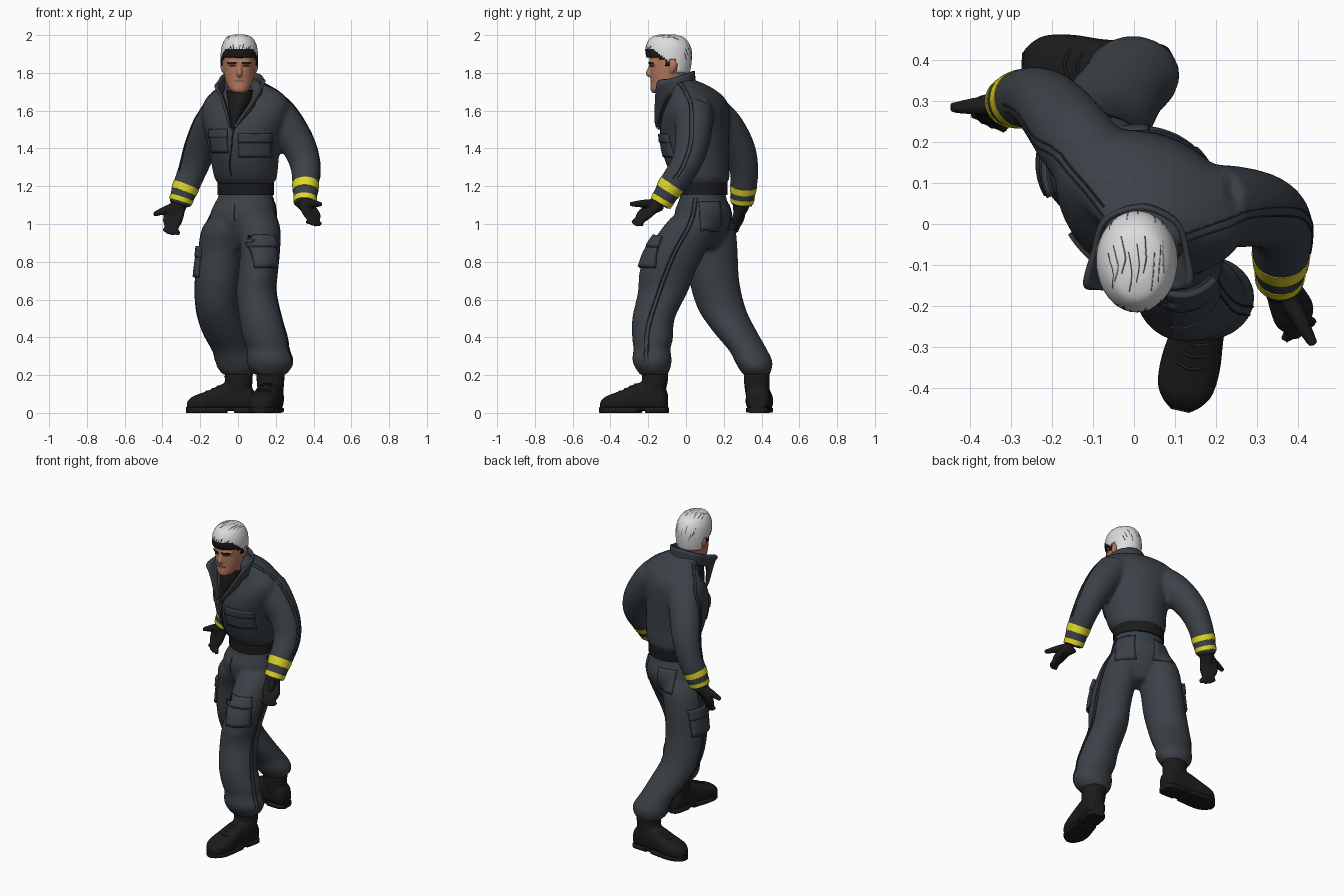
import bpy, bmesh, math
from mathutils import Vector as V
from mathutils.bvhtree import BVHTree
def material(name, *rgb):
    m = bpy.data.materials.new(name)
    m.diffuse_color = (*rgb, 1)
    return m
SUIT, TRIM = material("slate cloth", .043, .053, .063), material("dark trim", .02, .024, .028)
BLACK, YELLOW = material("black leather", .011, .011, .011), material("reflective yellow", .75, .68, .02)
SKIN, SHADE = material("skin", .45, .19, .115), material("dark skin", .14, .06, .04)
HAIR, STREAK = material("white hair", .72, .72, .72), material("grey hair", .22, .22, .22)

def smooth_keys(keys, n=5):
    """Catmull-Rom interpolation of equal-length number tuples."""
    k, out = [keys[0], *keys, keys[-1]], []
    for i in range(1, len(k) - 2):
        for t in [s / n for s in range(n)]:
            out.append([.5 * (2*b + (c-a)*t + (2*a-5*b+4*c-d)*t*t + (3*b-a-3*c+d)*t**3) for a, b, c, d in zip(*k[i-1:i+3])])
    return out + [list(keys[-1])]
def circle(seg):
    return [(math.cos(math.tau * i / seg), math.sin(math.tau * i / seg)) for i in range(seg)]
def body(keys, seg=28):
    """Stack of level ellipses: x, y, z, half width, half depth, turn."""
    rings = []
    for x, y, z, rx, ry, rot in smooth_keys(keys):
        a, b = rx * V((math.cos(math.radians(rot)), math.sin(math.radians(rot)), 0)), ry * V((-math.sin(math.radians(rot)), math.cos(math.radians(rot)), 0))
        rings.append([V((x, y, z)) + a*u + b*w for u, w in circle(seg)])
    return rings
def tube(keys, seg=20, n=5):
    """Round tube along points x, y, z, radius."""
    pts, rings = smooth_keys(keys, n), []
    p = [V(q[:3]) for q in pts]
    d = p[-1] - p[0]
    ref = V([i == min(range(3), key=lambda j: abs(d[j])) for i in range(3)])
    for i, q in enumerate(pts):
        t = (p[min(i+1, len(p)-1)] - p[max(i-1, 0)]).normalized()
        u = t.cross(ref).normalized()
        rings.append([p[i] + q[3] * (u*c + t.cross(u)*s) for c, s in circle(seg)])
    return rings
def build(name, lofts, mat, voxel=0, closed=True, thick=0, relax=4):
    """Skin each list of rings; optionally fuse everything and relax it."""
    bm, me = bmesh.new(), bpy.data.meshes.new(name)
    for rings in lofts:
        rows = [[bm.verts.new(p) for p in r] for r in rings]
        m = len(rows[0])
        for a, b in zip(rows, rows[1:]):
            for i in range(m if closed else m - 1):
                bm.faces.new((a[i], a[(i+1) % m], b[(i+1) % m], b[i]))
        for cap in [rows[0][::-1], rows[-1]] * closed:
            bm.faces.new(cap)
    bmesh.ops.recalc_face_normals(bm, faces=bm.faces)
    bm.to_mesh(me)
    ob = bpy.data.objects.new(name, me)
    bpy.context.collection.objects.link(ob)
    if voxel:
        r, s = ob.modifiers.new("fuse", 'REMESH'), ob.modifiers.new("relax", 'SMOOTH')
        r.mode, r.voxel_size, s.factor, s.iterations = 'VOXEL', voxel, .5, relax
        me = bpy.data.meshes.new_from_object(ob.evaluated_get(bpy.context.evaluated_depsgraph_get()))
        ob.modifiers.clear()
        ob.data = me
    if thick:
        s = ob.modifiers.new("thickness", 'SOLIDIFY')
        s.thickness, s.offset = thick, 0
    me.materials.clear()
    me.materials.append(mat)
    me.polygons.foreach_set("use_smooth", [True] * len(me.polygons))
    me.set_sharp_from_angle(angle=math.radians(45))
    return ob
def tree(ob):
    return BVHTree.FromPolygons([v.co for v in ob.data.vertices], [tuple(p.vertices) for p in ob.data.polygons])
def patch(name, bvh, centre, normal, w, h, thick, mat, n=8):
    """Panel that hugs the surface below it."""
    nrm = V(normal).normalized()
    side = V((0, 0, 1)).cross(nrm).normalized()
    grid = [[V(centre) + side*w*(j/n - .5) + nrm.cross(side)*h*(i/n - .5) for j in range(n + 1)] for i in range(n + 1)]
    rows = [[bvh.ray_cast(p + nrm*.12, -nrm, .2)[0] or bvh.find_nearest(p)[0] for p in r] for r in grid]
    return build(name, [rows], mat, closed=False, thick=thick)
def seam(name, bvh, pts, r=0.003, mat=TRIM):
    """Thin cord pulled onto a surface."""
    build(name, [tube([(*bvh.find_nearest(V(p))[0], r) for p in smooth_keys(pts, 6)], 6, 1)], mat)

# Coverall: torso, shoulders, legs and sleeves fused
torso = body([(.02, .09, .87, .06, .07, -15), (.02, .09, .95, .145, .12, -15), (.028, .09, 1.05, .178, .15, -15),
              (.04, .09, 1.14, .15, .12, -18), (.04, .09, 1.2, .142, .116, -20), (.04, .08, 1.245, .168, .148, -20),
              (.035, .055, 1.35, .184, .17, -22), (.03, .045, 1.47, .208, .178, -23), (.035, .05, 1.56, .235, .168, -23),
              (.042, .06, 1.63, .242, .146, -23), (.045, .055, 1.685, .205, .116, -23), (.035, .02, 1.735, .13, .088, -18), (.02, -.02, 1.765, .08, .06, 0)])
yoke = tube([(-.15, .19, 1.545, .088), (-.04, .12, 1.595, .1), (.11, .06, 1.61, .096), (.21, .045, 1.6, .09)])
left_leg = body([(.11, .05, 1.04, .092, .125, 0), (.115, .015, .97, .108, .148, 0), (.115, -.055, .85, .105, .158, 0),
                 (.105, -.1, .74, .104, .148, 0), (.097, -.123, .64, .106, .132, 0), (.12, -.172, .5, .114, .113, 0),
                 (.147, -.177, .39, .121, .108, 0), (.16, -.18, .34, .113, .098, 0), (.17, -.18, .28, .125, .105, 0), (.17, -.175, .235, .112, .092, 0), (.17, -.17, .2, .08, .072, 0)])
right_leg = body([(-.05, .11, 1.04, .092, .125, 0), (-.07, .12, .97, .122, .143, 0), (-.092, .14, .85, .118, .134, 0),
                  (-.108, .15, .7, .12, .132, 0), (-.108, .19, .55, .115, .127, 0), (-.072, .26, .43, .117, .116, 0),
                  (-.027, .33, .33, .108, .102, 0), (-.006, .357, .275, .115, .1, 0), (0, .367, .235, .108, .088, 0), (.002, .373, .2, .078, .07, 0)])
R_ARM = [(-.09, .14, 1.58, .1), (-.145, .21, 1.51, .098), (-.2, .28, 1.395, .088), (-.243, .308, 1.28, .076), (-.285, .302, 1.175, .069), (-.31, .295, 1.1, .058)]
L_ARM = [(.19, .045, 1.6, .1), (.25, .042, 1.525, .099), (.32, .03, 1.415, .09), (.356, -.005, 1.31, .08), (.358, -.08, 1.2, .07), (.354, -.138, 1.105, .058)]
cloth = tree(build("coverall", [torso, yoke, left_leg, right_leg, tube(R_ARM, 24), tube(L_ARM, 24)], SUIT, voxel=.012, relax=7))
# Reflective sleeve bands
for side, arm, shift in (("right", R_ARM, 0), ("left", L_ARM, 4)):
    path = smooth_keys(arm, 20)
    for k, (a, b) in enumerate(((74, 82), (88, 95))):
        build(f"{side}_sleeve_band_{k}", [tube([(*q[:3], q[3] + .001) for q in path[a + shift:b + shift]], 28, 1)], YELLOW)
# Belt
build("belt", [body([(.04, .09, z, .152, .128, -20) for z in (1.153, 1.19, 1.222)], 40)], BLACK)
# Pockets: dark outline, body and flap
for name, c, n, w, h, t in (
        ("left_chest_pocket", (.09, -.12, 1.415), (0, -1, 0), .17, .12, .012), ("right_chest_pocket", (-.115, -.08, 1.44), (-.6, -.8, 0), .12, .12, .012),
        ("left_thigh_pocket", (.14, -.19, .85), (.4, -.9, 0), .13, .16, .034), ("right_thigh_pocket", (-.2, .15, .8), (-1, -.05, 0), .15, .16, .03),
        ("left_seat_pocket", (.16, .12, 1.04), (.85, .5, 0), .12, .15, .007), ("right_seat_pocket", (-.02, .23, 1.04), (-.1, 1, 0), .11, .13, .007)):
    patch(name + "_edge", cloth, c, n, w + .006, h + .006, t * .6, TRIM)
    patch(name, cloth, c, n, w, h, t, SUIT)
    if "seat" not in name:
        patch(name + "_flap_edge", cloth, (*c[:2], c[2] + h*.31), n, w + .008, h * .36, t + .004, TRIM)
        patch(name + "_flap", cloth, (*c[:2], c[2] + h*.34), n, w + .008, h * .34, t + .01, SUIT)
# Seams and front fastening
seam("zip", cloth, [(-.05, -.2, 1.52), (-.07, -.2, 1.4), (-.08, -.15, 1.3), (-.06, -.1, 1.23)], .005)
seam("fly", cloth, [(-.05, -.12, 1.15), (-.05, -.13, 1.08), (-.04, -.12, 1.0)])
for name, pts in (
        ("left_leg_seam", [(.19, .05, 1.14), (.22, .02, 1), (.23, -.06, .85), (.21, -.14, .65), (.24, -.2, .45), (.28, -.21, .27)]),
        ("right_leg_seam", [(-.12, .14, 1.13), (-.2, .14, .95), (-.24, .15, .7), (-.23, .2, .52), (-.17, .3, .38), (-.13, .36, .27)]),
        ("left_sleeve_seam", [(.11, -.04, 1.75), (.2, -.01, 1.72), (.29, .02, 1.65), (.36, .03, 1.53), (.42, .02, 1.41), (.435, -.02, 1.3), (.43, -.06, 1.24)]),
        ("right_sleeve_seam", [(-.07, .03, 1.74), (-.13, .1, 1.7), (-.2, .17, 1.63), (-.25, .2, 1.53), (-.28, .26, 1.41), (-.32, .28, 1.28)])):
    for dy in (-.011, .011):
        seam(name, cloth, [(x, y + dy, z) for x, y, z in pts])
# Undershirt and open collar
build("undershirt", [body([(-.025, -.13, 1.5, .008, .02, 0), (-.01, -.105, 1.58, .035, .05, 0), (.005, -.083, 1.65, .06, .066, 0), (.01, -.065, 1.71, .072, .07, 0)])], BLACK)
strip = smooth_keys([(-.04, -.15, 1.51, -.05, -.16, 1.54), (-.06, -.125, 1.61, -.09, -.16, 1.68), (-.075, -.1, 1.66, -.118, -.148, 1.73),
                     (-.085, -.06, 1.69, -.098, -.07, 1.76), (-.065, .01, 1.72, -.07, .01, 1.795), (.02, .045, 1.74, .02, .04, 1.81), (.1, .01, 1.72, .105, 0, 1.795),
                     (.12, -.06, 1.69, .13, -.08, 1.77), (.095, -.1, 1.66, .138, -.148, 1.755), (.07, -.125, 1.61, .1, -.16, 1.69), (-.02, -.155, 1.51, 0, -.165, 1.54)])
build("collar", [[[V(q[:3]).lerp(V(q[3:]), k / 4) for k in range(5)] for q in strip]], SUIT, closed=False, thick=.014)
# Head with neck, nose and ears
SKULL = [(.007, -.148, 1.693, .025, .028, 0), (.007, -.132, 1.71, .049, .056, 0), (.007, -.104, 1.75, .071, .083, 0),
         (.007, -.092, 1.8, .081, .098, 0), (.007, -.087, 1.86, .086, .104, 0), (.007, -.092, 1.91, .085, .11, 0),
         (.007, -.095, 1.95, .077, .101, 0), (.007, -.098, 1.976, .056, .075, 0), (.007, -.102, 1.99, .02, .03, 0)]
nose = tube([(.007, -.183, 1.85, .01), (.007, -.194, 1.815, .012), (.007, -.198, 1.797, .016), (.007, -.185, 1.785, .01)], 12)
brow = tube([(-.053, -.158, 1.85, .01), (-.023, -.182, 1.854, .013), (.037, -.182, 1.854, .013), (.067, -.158, 1.85, .01)], 10)
chin = tube([(-.018, -.163, 1.712, .014), (.032, -.163, 1.712, .014)], 10)
ears = [body([(.007 + s*.085, -.075, 1.8, .006, .008, 0), (.007 + s*.089, -.07, 1.825, .011, .018, 0),
              (.007 + s*.09, -.066, 1.85, .01, .02, 0), (.007 + s*.088, -.068, 1.868, .006, .008, 0)], 12) for s in (-1, 1)]
neck = tube([(.01, -.03, 1.62, .062), (.008, -.055, 1.7, .062), (.007, -.065, 1.8, .062)])
face = tree(build("head", [body(SKULL), nose, brow, chin, neck, *ears], SKIN, voxel=.006))
for s in (-1, 1):
    patch("eyebrow", face, (.007 + s*.036, -.18, 1.852), (s*.25, -1, 0), .05, .009, .005, BLACK)
    patch("eye", face, (.007 + s*.034, -.18, 1.836), (s*.2, -1, 0), .032, .009, .004, SHADE)
patch("mouth", face, (.007, -.18, 1.757), (0, -1, 0), .05, .006, .004, SHADE)
# Hair shell, trimmed along the hairline, dark at the front edge
hair = build("hair", [body([(x, y, z + .009 * (z > 1.97), rx + .009, ry + .009, r) for x, y, z, rx, ry, r in SKULL], 64)], HAIR, thick=.008)
hair.data.materials.append(BLACK)
locks, bm = tree(hair), bmesh.new()
bm.from_mesh(hair.data)
drop = []
for f in bm.faces:
    c = f.calc_center_median()
    line = 1.883 if c.y < -.145 else (1.868 if c.y < -.11 else (1.83 if c.y < -.09 else (1.87 if c.y < -.05 else 1.8)))
    drop += [f] * (c.z < line)
    f.material_index = int(c.z < 1.925 - max(0, c.y + .17) * .9 and c.y < -.09)
bmesh.ops.delete(bm, geom=drop, context='FACES')
bm.to_mesh(hair.data)
for k in range(9):
    x, d = -.06 + k * .0165, .02 * (k % 3)
    seam("hair_streak", locks, [(x, -.16 + d, 1.985), (x*1.1 + .006, -.12 + d, 2.01), (x*1.2, -.07 + d, 1.99)], .005, STREAK)
    seam("hair_streak", locks, [(x*1.3, 0, 1.95 - d), (x*1.4, .03, 1.91 - d)], .005, STREAK)
    seam("hairline_tuft", locks, [(x*1.1, -.23, 1.915), (x*1.1 + .004, -.2, 1.935 + d*.4)], .005, BLACK)

# Gloves
def glove(name, wrist, knuckle, tip, spread, thumb):
    w, k, t, s = V(wrist), V(knuckle), V(tip), V(spread)
    parts = [tube([(*w, .046), (*w.lerp(k, .4), .037), (*w.lerp(k, .8), .024)]), tube([(*w, .024), (*w.lerp(V(thumb), .5), .022), (*thumb, .012)], 12)]
    for i in (-1.5, -.5, .5, 1.5):
        end = t + s * i * 1.25 + (w - t) * .06 * abs(i)
        parts.append(tube([(*(w + s*i*.5), .024), (*(k + s*i), .02), (*(k.lerp(end, .5) + (k - w)*.1), .0165), (*end, .012)], 12))
    build(name, parts, BLACK, voxel=.006)
glove("right_glove", (-.314, .292, 1.1), (-.345, .275, 1.025), (-.357, .245, .94), (.021, -.01, -.004), (-.447, .283, 1.05))
glove("left_glove", (.356, -.148, 1.11), (.388, -.215, 1.055), (.407, -.272, .99), (.019, .012, -.004), (.438, -.295, 1.105))

# Boots: upper, split sole and laces
def boot(name, heel, toe, ankle):
    h, d = V((*heel, 0)), (V((*toe, 0)) - V((*heel, 0))).normalized()
    s = V((-d.y, d.x, 0))
    def foot(keys, z0, power):
        trig = [[math.copysign(abs(v) ** power, v) for v in cs] for cs in circle(24)]
        return [[h + d*l + s*w*c + V((0, 0, z0 + t/2 + t/2*n)) for c, n in trig] for l, w, t in smooth_keys(keys, 4)]
    upper = foot([(.003, .038, .1), (.03, .06, .13), (.1, .064, .155), (.17, .065, .145), (.24, .073, .112), (.3, .071, .09), (.335, .057, .075), (.362, .03, .05)], .01, .75)
    shaft = body([(*(h + d*.09).xy, .08, .064, .064, 0), (*ankle, .16, .073, .068, 0), (*ankle, .25, .076, .07, 0)])
    skin = tree(build(name, [upper, shaft], BLACK, voxel=.008))
    build(name + "_sole", [foot([(0, .035, .03), (.025, .058, .03), (.11, .06, .03)], 0, .4), foot([(.1, .06, .02), (.2, .064, .02)], .01, .4),
                           foot([(.15, .062, .03), (.25, .072, .03), (.31, .068, .03), (.345, .048, .03), (.366, .022, .03)], 0, .4)], BLACK)
    for i in range(5):
        c = h + d * (.155 + .025*i) + V((0, 0, .21 - .02*i))
        seam(name + "_lace", skin, [c - s*.04, c + d*.012, c + s*.04], .004)
boot("left_boot", (.192, -.098), (.112, -.457), (.172, -.165))
boot("right_boot", (.092, .378), (-.272, .393), (.004, .375))
